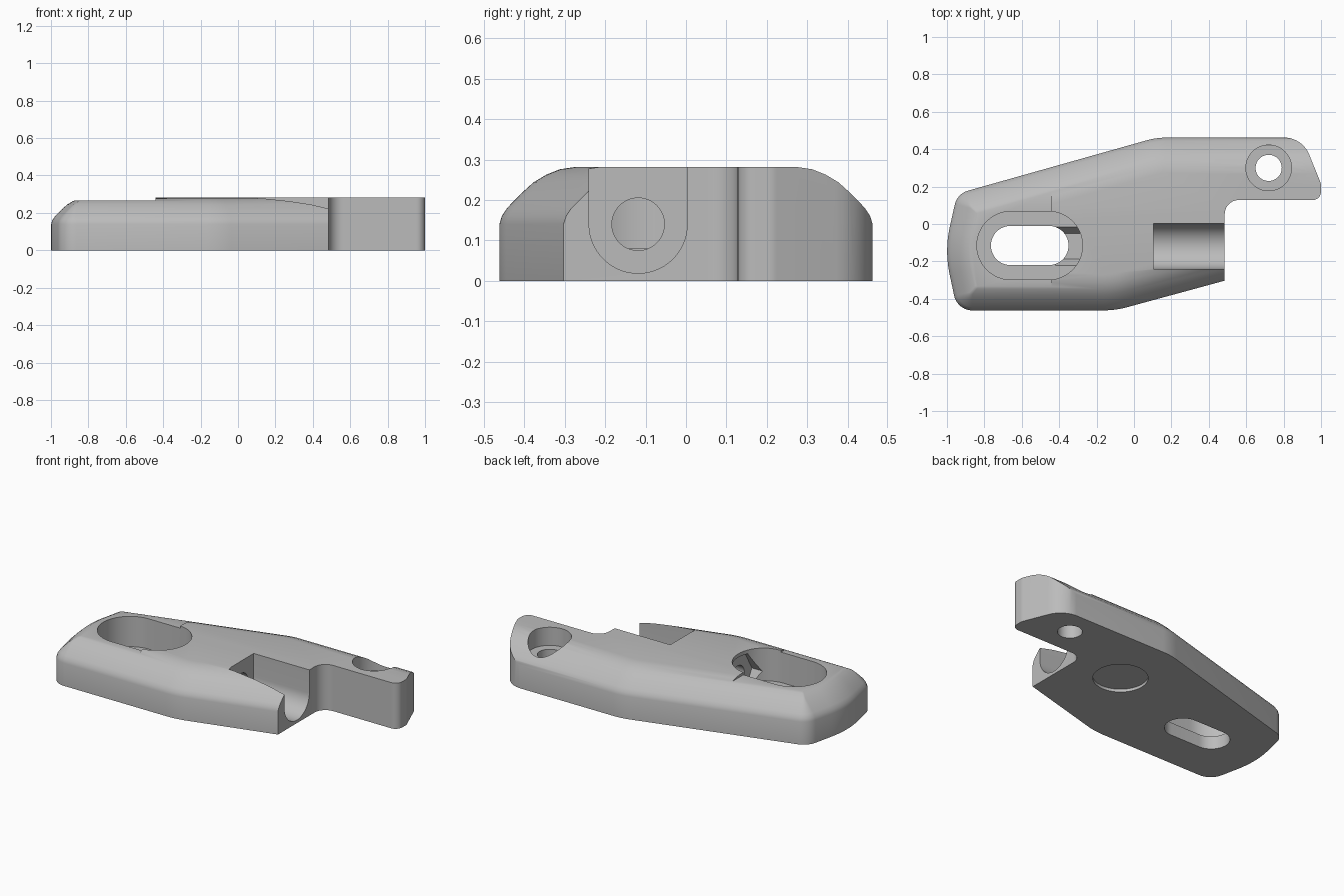
import bpy, bmesh, math
from mathutils import Vector

cube = bpy.data.objects.get("Cube")
if cube:
    bpy.data.objects.remove(cube)


def inset(points, d):
    """Move every edge of a convex counter-clockwise outline inward by d."""
    result = []
    for i, p in enumerate(points):
        a = (p - points[i - 1]).normalized()
        b = (points[(i + 1) % len(points)] - p).normalized()
        na, nb = Vector((-a.y, a.x)), Vector((-b.y, b.x))
        result.append(p + (na + nb) * d / (1 + na.dot(nb)))
    return result


def fillet(points, radii, steps=10):
    """Round each corner of an outline with its own radius."""
    result = []
    for i, (p, r) in enumerate(zip(points, radii)):
        a = (p - points[i - 1]).normalized()
        b = (points[(i + 1) % len(points)] - p).normalized()
        turn = math.atan2(a.x * b.y - a.y * b.x, a.dot(b))
        if r == 0:
            result.append(p)
            continue
        start = p - a * r * math.tan(abs(turn) / 2)
        side = Vector((-a.y, a.x)) * math.copysign(1, turn)
        for k in range(steps + 1):
            t = abs(turn) * k / steps
            result.append(start + a * r * math.sin(t) + side * r * (1 - math.cos(t)))
    return result


def loft(name, rings):
    """Skin a stack of equal rings and close both ends."""
    bm = bmesh.new()
    loops = [[bm.verts.new(v) for v in ring] for ring in rings]
    n = len(loops[0])
    for low, high in zip(loops, loops[1:]):
        for i in range(n):
            j = (i + 1) % n
            bm.faces.new((low[i], low[j], high[j], high[i]))
    bm.faces.new(loops[0][::-1])
    bm.faces.new(loops[-1])
    bmesh.ops.recalc_face_normals(bm, faces=bm.faces)
    mesh = bpy.data.meshes.new(name)
    bm.to_mesh(mesh)
    bm.free()
    obj = bpy.data.objects.new(name, mesh)
    bpy.context.collection.objects.link(obj)
    return obj


def upright(name, outline, z0, z1):
    return loft(name, [[(p.x, p.y, z) for p in outline] for z in (z0, z1)])


def lengthwise(name, outline, x0, x1):
    return loft(name, [[(x, p.x, p.y) for p in outline] for x in (x0, x1)])


def slot(x0, x1, y, r, steps=24):
    """Stadium outline; a circle when both centres agree."""
    arc = [math.pi * k / steps for k in range(steps + (x0 != x1))]
    right = [Vector((x1 + r * math.sin(t), y - r * math.cos(t))) for t in arc]
    left = [Vector((x0 - r * math.sin(t), y + r * math.cos(t))) for t in arc]
    return right + left


def combine(body, tool, operation="DIFFERENCE"):
    tool.hide_render = True
    mod = body.modifiers.new(tool.name, "BOOLEAN")
    mod.operation, mod.solver, mod.object = operation, "EXACT", tool
    bpy.context.view_layer.objects.active = body
    bpy.ops.object.modifier_apply(modifier=mod.name)
    bpy.data.objects.remove(tool)


# Body with rounded sloping shoulders, left overlong on the +x end
WIDE = 0.462
outline = [Vector(p) for p in (
    (-0.945, -WIDE), (-0.1, -WIDE), (0.485, -0.303), (2.0, 0.109),
    (2.0, WIDE), (0.12, WIDE), (-0.945, 0.162), (-1.013, -0.14))]
radii = (0.1, 0.5, 0, 0, 0, 0.4, 0.1, 0.6)
shoulder = ((0, 0), (0, 0.14), (0.006, 0.16), (0.019, 0.18), (0.055, 0.217),
            (0.085, 0.244), (0.115, 0.262), (0.15, 0.276), (0.19, 0.282))
rings = []
for d, z in shoulder:
    ring = fillet(inset(outline, d), [max(r - d, 0.012) if r else 0 for r in radii])
    rings.append([(p.x, p.y, z) for p in ring])
body = loft("clamp_body", rings)

# Trim the +x end to the stepped outline with the rounded lug
trim = [Vector(p) for p in (
    (-1.5, -0.8), (0.485, -0.8), (0.485, 0.128), (1.0, 0.128),
    (1.0, 0.215), (0.9, 0.4625), (0.2, 0.4625), (0.2, 0.8), (-1.5, 0.8))]
trim = fillet(trim, (0, 0, 0.075, 0.045, 0.05, 0.145, 0, 0, 0))
combine(body, upright("end_trim", trim, -0.2, 0.6), "INTERSECT")

# Slightly lower deck around the slot
deck = [Vector(p) for p in ((-1.5, -1), (-0.44, -1), (-0.44, 1), (-1.5, 1))]
combine(body, upright("low_deck", deck, 0.267, 0.6))

# Stepped adjusting slot
SLOT_Y = -0.115
combine(body, upright("slot_recess", slot(-0.657, -0.458, SLOT_Y, 0.183), 0.08, 0.6))
combine(body, upright("slot_through", slot(-0.66, -0.455, SLOT_Y, 0.105), -0.2, 0.2))

# Stepped hole in the lug
combine(body, upright("lug_recess", slot(0.72, 0.72, 0.3, 0.122), 0.17, 0.6))
combine(body, upright("lug_through", slot(0.72, 0.72, 0.3, 0.07), -0.2, 0.3))

# Open U channel at the +x end
CY, CZ, CR = -0.1185, 0.14, 0.1215
channel = [Vector((CY + CR * math.cos(t), CZ + CR * math.sin(t)))
           for t in (math.pi + math.pi * k / 28 for k in range(29))]
channel += [Vector((CY + CR, 0.6)), Vector((CY - CR, 0.6))]
combine(body, lengthwise("channel", channel, 0.105, 0.8))

# Lengthwise bolt hole and hexagonal nut pocket
bolt = slot(CY, CY, CZ, 0.065)
combine(body, lengthwise("bolt_hole", bolt, -0.4, 0.2))
hexagon = [Vector((CY + 0.138 * math.cos(k * math.pi / 3),
                   CZ + 0.138 * math.sin(k * math.pi / 3))) for k in range(6)]
combine(body, lengthwise("nut_pocket", hexagon, -0.42, -0.27))

# Shallow round pocket underneath
combine(body, upright("base_pocket", slot(0.17, 0.17, 0.085, 0.155), -0.2, 0.018))

# Plain grey finish
grey = bpy.data.materials.new("plain_grey")
grey.use_nodes = True
colour = (0.5, 0.5, 0.5, 1)
grey.diffuse_color = colour
grey.node_tree.nodes["Principled BSDF"].inputs["Base Color"].default_value = colour
body.data.materials.clear()
body.data.materials.append(grey)
for face in body.data.polygons:
    face.material_index = 0

bpy.ops.object.select_all(action="DESELECT")
body.select_set(True)
bpy.context.view_layer.objects.active = body
bpy.ops.object.shade_smooth_by_angle(angle=math.radians(28))
